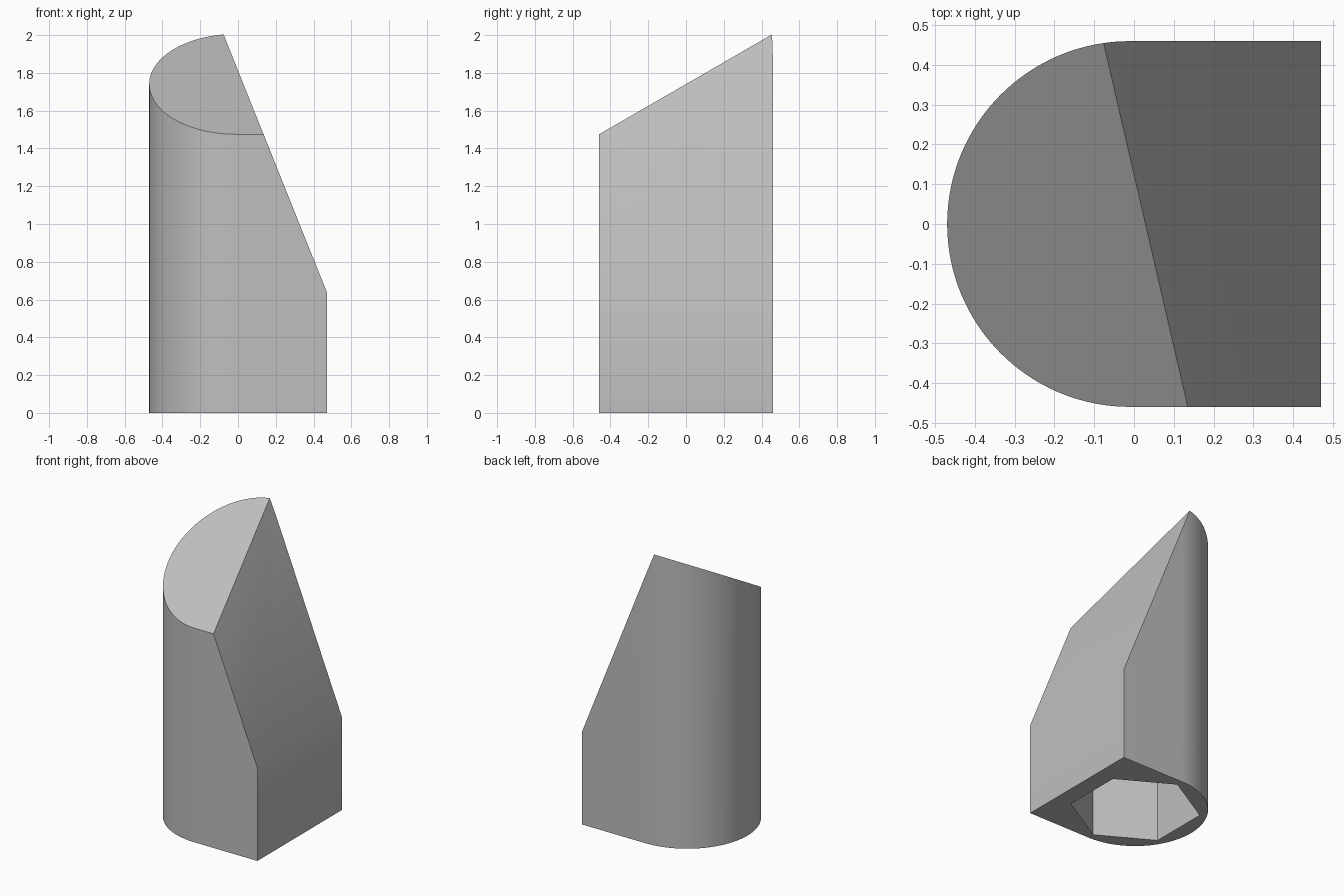
import bpy, bmesh, math
from mathutils import Vector

if "Cube" in bpy.data.objects:
    bpy.data.objects.remove(bpy.data.objects["Cube"])

R = 0.46           # radius of the rounded back
CX = -0.01         # axis of the round part and the hex socket
RIGHT = 0.47       # flat side
SOCKET_R = 0.413   # hex corner radius
SOCKET_DEPTH = 0.6

grey = bpy.data.materials.new("plain grey")
grey.diffuse_color = (0.52, 0.52, 0.52, 1)
grey.use_nodes = True
grey.node_tree.nodes["Principled BSDF"].inputs["Base Color"].default_value = grey.diffuse_color


def prism(name, outline, z0, z1):
    """Closed prism from a counter-clockwise outline."""
    bm = bmesh.new()
    base = bm.faces.new([bm.verts.new((x, y, z0)) for x, y in outline])
    top = bmesh.ops.extrude_face_region(bm, geom=[base])["geom"]
    verts = [g for g in top if isinstance(g, bmesh.types.BMVert)]
    bmesh.ops.translate(bm, verts=verts, vec=(0, 0, z1 - z0))
    bmesh.ops.recalc_face_normals(bm, faces=bm.faces[:])
    return bm


def slice_off(bm, point, normal):
    """Cut away everything on the normal side and cap the cut."""
    cut = bmesh.ops.bisect_plane(
        bm, geom=bm.verts[:] + bm.edges[:] + bm.faces[:], dist=1e-5,
        plane_co=point, plane_no=normal, clear_outer=True)["geom_cut"]
    edges = [g for g in cut if isinstance(g, bmesh.types.BMEdge)]
    bmesh.ops.holes_fill(bm, edges=edges, sides=0)
    bmesh.ops.recalc_face_normals(bm, faces=bm.faces[:])


def to_object(bm, name):
    mesh = bpy.data.meshes.new(name)
    bm.to_mesh(mesh)
    bm.free()
    mesh.materials.append(grey)
    obj = bpy.data.objects.new(name, mesh)
    bpy.context.collection.objects.link(obj)
    return obj


# D-shaped body: half circle on the left, square on the right
SEG = 64
outline = [(RIGHT, -R), (RIGHT, R)]
for i in range(SEG + 1):
    a = math.pi / 2 + math.pi * i / SEG
    outline.append((CX + R * math.cos(a), R * math.sin(a)))
bm = prism("body", outline, 0, 2.2)

# Top slope rising to the back, then the steep slope on the right
slice_off(bm, Vector((0, -R, 1.475)), Vector((0, -math.tan(math.radians(30)), 1)).normalized())
slice_off(bm, Vector((RIGHT, 0, 0.64)), Vector((2.495, 0, 1)).normalized())
body = to_object(bm, "body")

# Hexagonal socket in the underside
hexagon = [(CX + SOCKET_R * math.cos(math.radians(90 + 60 * i)),
            SOCKET_R * math.sin(math.radians(90 + 60 * i))) for i in range(6)]
cutter = to_object(prism("socket_cutter", hexagon, -0.2, SOCKET_DEPTH), "socket_cutter")
cutter.hide_render = True

mod = body.modifiers.new("socket", 'BOOLEAN')
mod.operation = 'DIFFERENCE'
mod.solver = 'EXACT'
mod.object = cutter
bpy.context.view_layer.objects.active = body
body.select_set(True)
cutter.select_set(False)
bpy.ops.object.modifier_apply(modifier=mod.name)
bpy.data.objects.remove(cutter)

# Smooth round side, crisp edges
bpy.ops.object.shade_smooth_by_angle(angle=math.radians(30))
